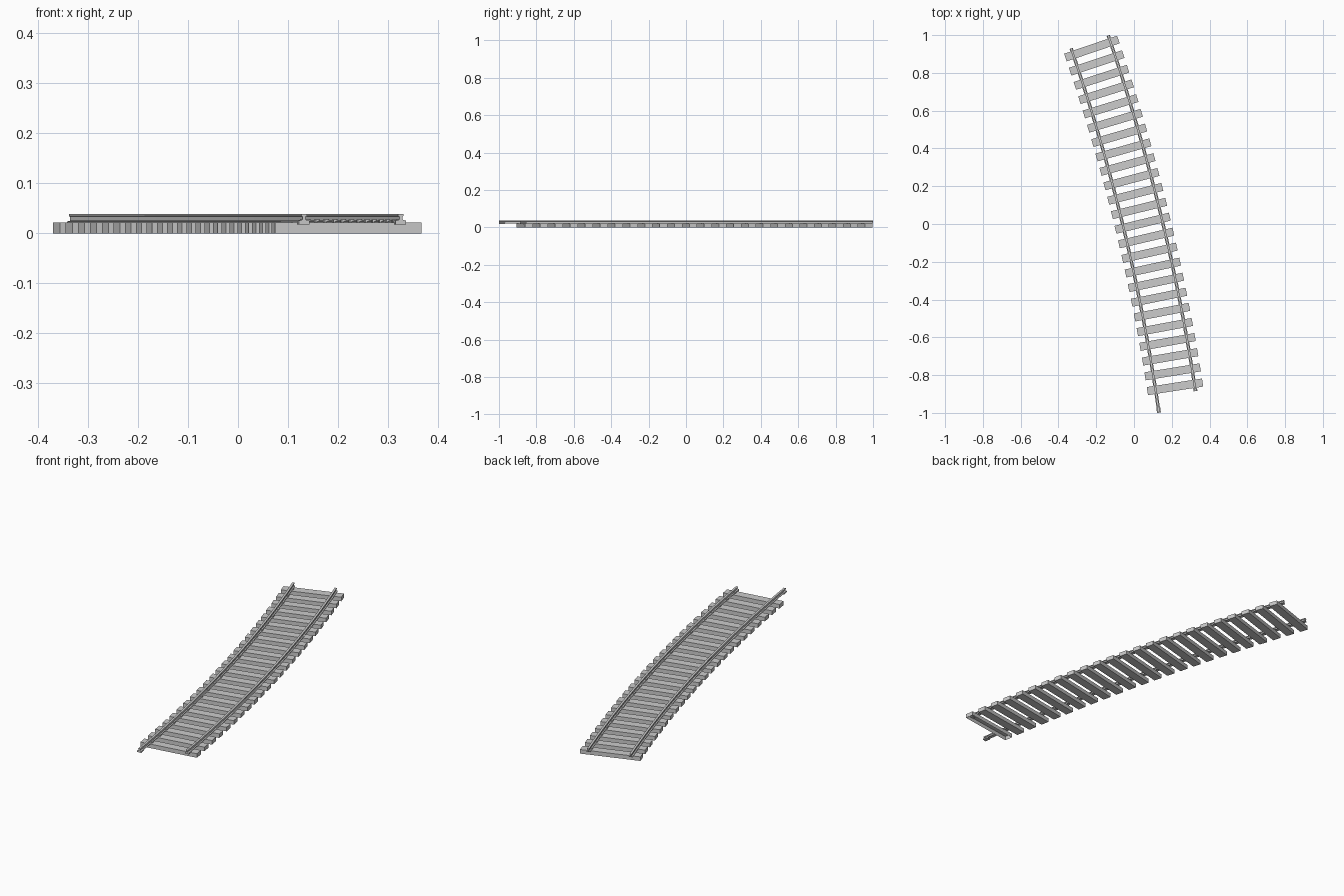
import bpy, bmesh
from math import sin, cos, radians

if "Cube" in bpy.data.objects:
    bpy.data.objects.remove(bpy.data.objects["Cube"])

# Arc layout: all parts sit on circles about one centre, angles in degrees
R = 10.58
A0, A1, TIES = 8.8, 18.8, 24
CX = 0.217 - R * cos(radians(A0))
CY = -0.862 - R * sin(radians(A0))
GAUGE = 0.104


def polar(r, a, t=0.0):
    """Point at radius r and angle a, shifted t along the track."""
    a = radians(a)
    return (CX + r * cos(a) - t * sin(a), CY + r * sin(a) + t * cos(a))


def finish(bm, name):
    bmesh.ops.recalc_face_normals(bm, faces=bm.faces)
    me = bpy.data.meshes.new(name)
    bm.to_mesh(me)
    bm.free()
    ob = bpy.data.objects.new(name, me)
    bpy.context.collection.objects.link(ob)
    return ob


def block(bm, r0, r1, a, half, z0, z1, bottom=True):
    """Straight block lying across the track at angle a."""
    quad = [polar(r0, a, -half), polar(r1, a, -half),
            polar(r1, a, half), polar(r0, a, half)]
    lo = [bm.verts.new((x, y, z0)) for x, y in quad]
    hi = [bm.verts.new((x, y, z1)) for x, y in quad]
    bm.faces.new(hi)
    if bottom:
        bm.faces.new(lo[::-1])
    for i in range(4):
        j = (i + 1) % 4
        bm.faces.new((lo[i], lo[j], hi[j], hi[i]))


def sweep(bm, profile, r, a0, a1, steps):
    """Sweep a closed (radial offset, z) profile along an arc."""
    rings = []
    for i in range(steps + 1):
        a = a0 + (a1 - a0) * i / steps
        rings.append([bm.verts.new((*polar(r + d, a), z)) for d, z in profile])
    n = len(profile)
    for p, q in zip(rings, rings[1:]):
        for i in range(n):
            j = (i + 1) % n
            bm.faces.new((p[i], p[j], q[j], q[i]))
    bm.faces.new(rings[0][::-1])
    bm.faces.new(rings[-1])


tie_angles = [A0 + (A1 - A0) * i / (TIES - 1) for i in range(TIES)]

# Sleepers (the front one is open underneath)
bm = bmesh.new()
for i, a in enumerate(tie_angles):
    block(bm, R - 0.148, R + 0.148, a, 0.0215, 0.0, 0.021, bottom=i > 0)
finish(bm, "sleepers")

# Rails: foot, web and head in one profile
half = [(0.009, 0.021), (0.009, 0.0235), (0.003, 0.025),
        (0.003, 0.033), (0.0055, 0.0345), (0.0055, 0.038)]
rail = half + [(-d, z) for d, z in reversed(half)]
for name, side, start in (("left_rail", -1, 8.13), ("right_rail", 1, 8.59)):
    bm = bmesh.new()
    sweep(bm, rail, R + side * GAUGE, start, 19.0, 24)
    finish(bm, name)

    # Rail joiner: shallow shoe wrapped around the rail foot at the front end
    bm = bmesh.new()
    shoe = [(-0.0105, 0.018), (0.0105, 0.018), (0.0105, 0.025),
            (0.004, 0.027), (-0.004, 0.027), (-0.0105, 0.025)]
    sweep(bm, shoe, R + side * GAUGE, start, start + 0.16, 2)
    finish(bm, name + "_joiner")

# Fastener clips on the inner side of each rail
bm = bmesh.new()
for a in tie_angles:
    for side in (-1, 1):
        r = R + side * (GAUGE - 0.008)
        block(bm, r - 0.004, r + 0.004, a, 0.008, 0.020, 0.027)
finish(bm, "rail_clips")
